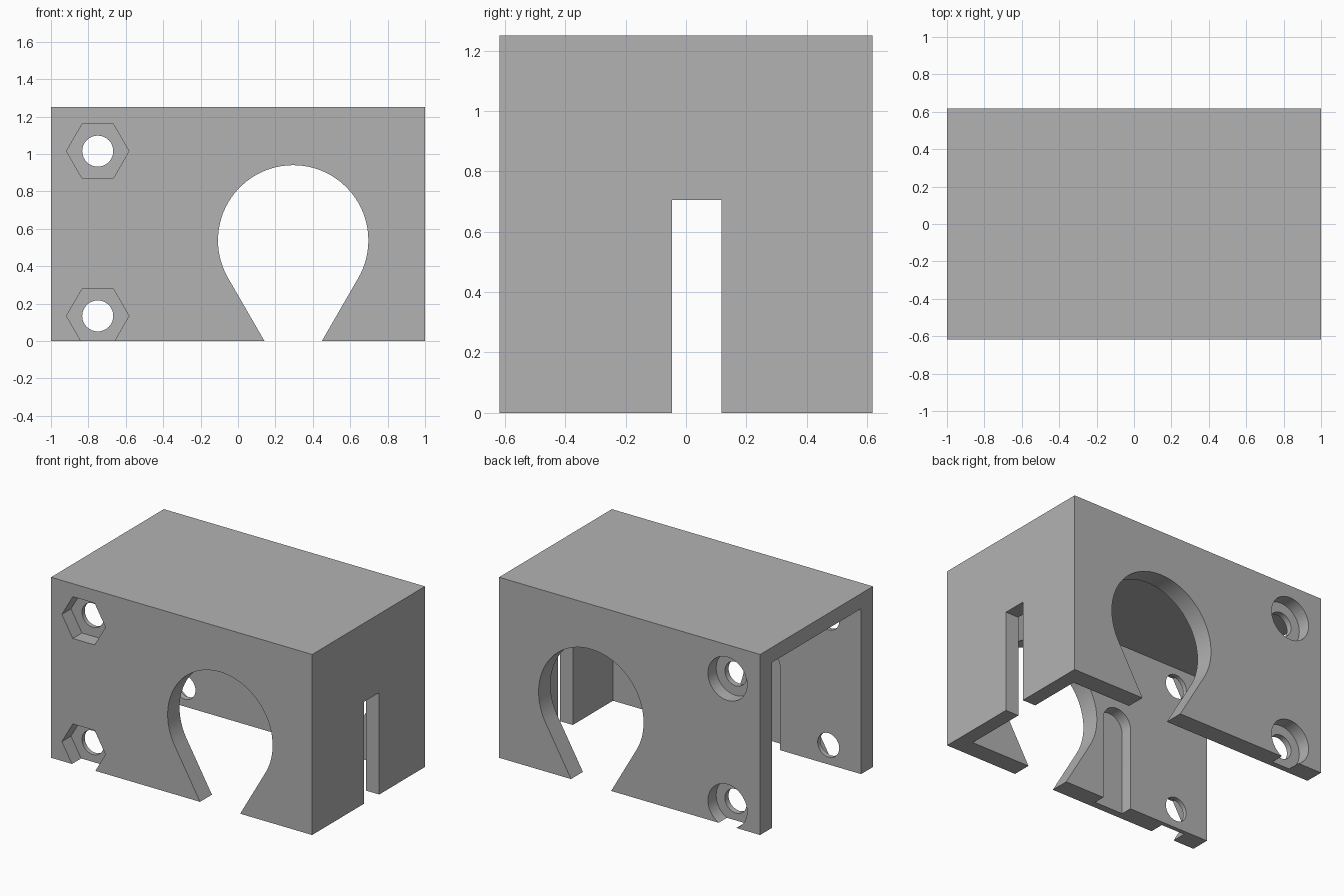
import bpy
import bmesh
from math import cos, sin, pi, radians, sqrt

cube = bpy.data.objects.get("Cube")
if cube:
    bpy.data.objects.remove(cube, do_unlink=True)

HALF_Y, HEIGHT = 0.617, 1.25
WALL, END_WALL, ROOF = 0.13, 0.10, 0.105
INNER_Y = HALF_Y - WALL

grey = bpy.data.materials.new("plain grey")
grey.use_nodes = True
grey.diffuse_color = (0.448, 0.448, 0.448, 1)
grey.node_tree.nodes["Principled BSDF"].inputs["Base Color"].default_value = grey.diffuse_color


def prism(name, profile, y0, y1):
    """Extrude an x-z outline from y0 to y1."""
    bm = bmesh.new()
    face = bm.faces.new([bm.verts.new((x, y0, z)) for x, z in profile])
    result = bmesh.ops.extrude_face_region(bm, geom=[face])
    verts = [v for v in result["geom"] if isinstance(v, bmesh.types.BMVert)]
    bmesh.ops.translate(bm, verts=verts, vec=(0, y1 - y0, 0))
    bmesh.ops.recalc_face_normals(bm, faces=bm.faces)
    mesh = bpy.data.meshes.new(name)
    bm.to_mesh(mesh)
    bm.free()
    mesh.materials.append(grey)
    obj = bpy.data.objects.new(name, mesh)
    bpy.context.collection.objects.link(obj)
    return obj


def rect(x0, x1, z0, z1):
    return [(x0, z0), (x1, z0), (x1, z1), (x0, z1)]


def arc(cx, cz, r, start, end, steps):
    angles = [radians(start + (end - start) * i / steps) for i in range(steps + 1)]
    return [(cx + r * cos(a), cz + r * sin(a)) for a in angles]


def ring(cx, cz, r, sides):
    return arc(cx, cz, r, 0, 360, sides)[:-1]


def cut(target, profile, y0, y1):
    """Subtract an extruded outline from the target."""
    cutter = prism("cutter", profile, y0, y1)
    cutter.hide_render = True
    mod = target.modifiers.new("cut", 'BOOLEAN')
    mod.operation, mod.solver, mod.object = 'DIFFERENCE', 'EXACT', cutter
    bpy.context.view_layer.objects.active = target
    bpy.ops.object.modifier_apply(modifier=mod.name)
    bpy.data.objects.remove(cutter, do_unlink=True)


# Cover body, hollow and open at the bottom and the -x end
cover = prism("bracket_cover", rect(-1, 1, 0, HEIGHT), -HALF_Y, HALF_Y)
cut(cover, rect(-1.2, 1 - END_WALL, -0.2, HEIGHT - ROOF), -INNER_Y, INNER_Y)

# Narrow slot in the end wall
cut(cover, rect(0.8, 1.2, -0.2, 0.705), -0.047, 0.117)

# Keyhole through front and back: a round top with tangent sides running inward
cx, cz, r = 0.295, 0.538, 0.402
keyhole = arc(cx, cz, r, -30, 210, 56)
low = -0.1
foot = r * cos(pi / 6) - (cz - r / 2 - low) / sqrt(3)
keyhole += [(cx - foot, low), (cx + foot, low)]
cut(cover, keyhole, -1, 1)

# Screw holes with a hexagonal nut pocket in front and a round counterbore behind
for z in (1.015, 0.134):
    cut(cover, ring(-0.75, z, 0.083, 32), -1, 1)
    cut(cover, ring(-0.75, z, 0.167, 6), -1, -HALF_Y + 0.10)
    cut(cover, ring(-0.75, z, 0.150, 40), HALF_Y - 0.09, 1)

# Round-topped groove on the inner side of the front wall
groove = arc(-0.27, 0.57, 0.11, 0, 180, 20) + [(-0.38, -0.1), (-0.16, -0.1)]
cut(cover, groove, -INNER_Y - 0.08, 0)

# Smooth the round walls and keep the edges sharp
bpy.ops.object.select_all(action='DESELECT')
cover.select_set(True)
bpy.context.view_layer.objects.active = cover
bpy.ops.object.shade_smooth_by_angle(angle=radians(25))
